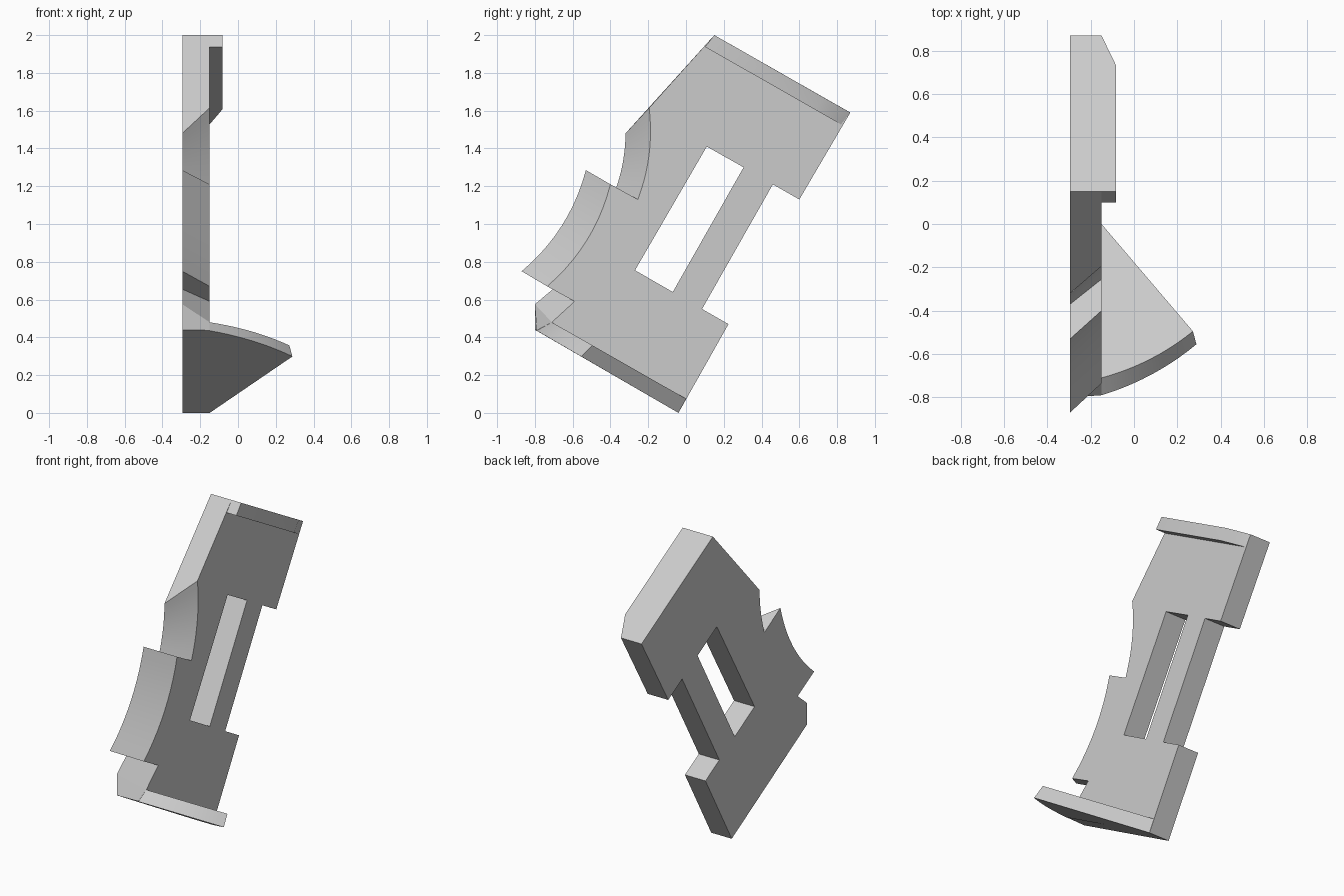
import bpy
import bmesh
from math import radians
from mathutils import Vector

cube = bpy.data.objects.get("Cube")
if cube:
    bpy.data.objects.remove(cube, do_unlink=True)

grey = bpy.data.materials.new("light grey")
grey.use_nodes = True
colour = (0.6, 0.6, 0.6, 1)
grey.diffuse_color = colour
grey.node_tree.nodes["Principled BSDF"].inputs["Base Color"].default_value = colour

BACK, FRONT = -0.295, -0.15


def arc(a, b, sag, steps=10):
    """Points from a to b, bowed to the right of the direction of travel."""
    a, b = Vector(a), Vector(b)
    d = (b - a).normalized()
    side = Vector((d.y, -d.x))
    ts = [i / steps for i in range(steps + 1)]
    return [tuple(a.lerp(b, t) + side * sag * 4 * t * (1 - t)) for t in ts]


def loft(name, ring_a, ring_b, hole_a=(), hole_b=()):
    """Closed solid between two matching rings, with an optional hole."""
    bm = bmesh.new()
    caps = ([], [])
    for pair in ((ring_a, ring_b), (hole_a, hole_b)):
        if not pair[0]:
            continue
        va, vb = [[bm.verts.new(p) for p in ring] for ring in pair]
        n = len(va)
        for i in range(n):
            j = (i + 1) % n
            bm.faces.new((va[i], va[j], vb[j], vb[i]))
            caps[0].append(bm.edges.get((va[i], va[j])))
            caps[1].append(bm.edges.get((vb[i], vb[j])))
    for edges in caps:
        bmesh.ops.triangle_fill(bm, edges=edges, use_beauty=True)
    bmesh.ops.recalc_face_normals(bm, faces=bm.faces)
    mesh = bpy.data.meshes.new(name)
    bm.to_mesh(mesh)
    bm.free()
    mesh.materials.append(grey)
    obj = bpy.data.objects.new(name, mesh)
    bpy.context.collection.objects.link(obj)
    bpy.ops.object.select_all(action="DESELECT")
    obj.select_set(True)
    bpy.context.view_layer.objects.active = obj
    bpy.ops.object.shade_smooth_by_angle(angle=radians(25))
    return obj


def at_x(x, points):
    return [(x, y, z) for y, z in points]


# Tilted plate: shared rear edge, and a leading edge that slants across the thickness
rear_edge = [(0.15, 2.0), (0.87, 1.59), (0.60, 1.13), (0.46, 1.21),
             (0.085, 0.55), (0.225, 0.47), (-0.04, 0.0)]
front_lead = ([(-0.79, 0.437), (-0.71, 0.48), (-0.59, 0.59)]
              + arc((-0.735, 0.67), (-0.40, 1.21), 0.05)
              + arc((-0.255, 1.13), (-0.195, 1.615), 0.03))
back_lead = ([(-0.80, 0.44), (-0.80, 0.575), (-0.705, 0.655)]
             + arc((-0.87, 0.75), (-0.53, 1.285), 0.05)
             + arc((-0.37, 1.19), (-0.32, 1.48), 0.012))
slot = [(0.11, 1.41), (0.305, 1.30), (-0.07, 0.64), (-0.27, 0.755)]
loft("slotted_plate",
     at_x(FRONT, rear_edge + front_lead), at_x(BACK, rear_edge + back_lead),
     at_x(FRONT, slot), at_x(BACK, slot))


# Ledges follow the slope of the plate ends
def on_slope(points, y0, z0, slope):
    return [(x, y, z0 + slope * (y - y0)) for x, y in points]


# Upper lip
lip = [(FRONT, 0.15), (-0.082, 0.15), (-0.082, 0.73), (FRONT, 0.87)]
lip_top = on_slope(lip, 0.15, 2.0, -0.57)
lip_under = [(x, y - 0.05, z - 0.062) for x, y, z in lip_top]
loft("upper_lip", lip_top, lip_under)

# Lower foot with a hollowed leading edge
foot_top = [(FRONT, 0.0)] + arc((0.272, -0.495), (FRONT, -0.71), -0.025)
foot_under = [(FRONT, -0.04)] + arc((0.288, -0.555), (FRONT, -0.79), -0.025)
loft("lower_foot", on_slope(foot_top, 0.0, 0.075, -0.57),
     on_slope(foot_under, -0.04, 0.0, -0.58))
